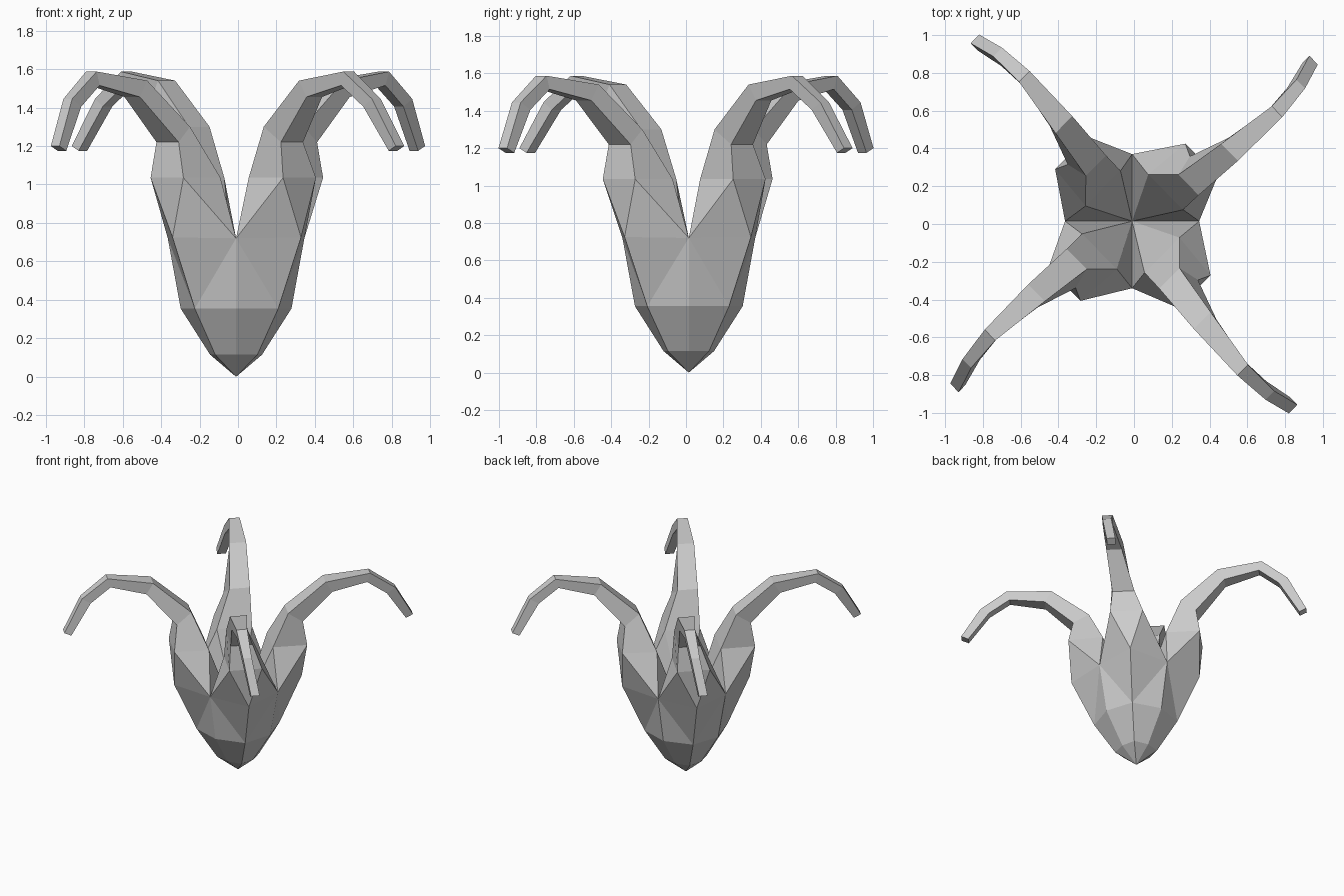
import bpy, bmesh, math
from mathutils import Vector

if "Cube" in bpy.data.objects:
    bpy.data.objects.remove(bpy.data.objects["Cube"])

# Petal frame: r = distance out along the petal's diagonal, t = sideways, z = height.
S = math.sqrt(0.5)
CENTRE = Vector((-0.01, 0.015))

def place(r, t, z, quarter):
    x, y = (r + t) * S, (t - r) * S
    for _ in range(quarter):
        x, y = -y, x
    f = min(1.0, math.hypot(x, y) / 1.28)
    # the pod sits slightly off centre, the arm tips do not
    return Vector((x * (1 - 0.015 * f) + CENTRE.x * (1 - f),
                   y * (1 + 0.015 * f) + CENTRE.y * (1 - f), z))

# Arm sections: outer (r, z), inner (r, z), sideways (right, left) outer, inner
SECTIONS = [
    ((0.490, 1.035), (0.235, 1.035), (0.095, -0.148), (0.117, -0.145)),
    ((0.460, 1.220), (0.348, 1.300), (0.030, -0.134), (0.004, -0.148)),
    ((0.675, 1.455), (0.625, 1.540), (-0.045, -0.160), (-0.040, -0.166)),
    ((0.935, 1.515), (0.957, 1.587), (-0.090, -0.165), (-0.090, -0.170)),
    ((1.085, 1.405), (1.150, 1.445), (-0.080, -0.150), (-0.085, -0.150)),
    ((1.235, 1.175), (1.287, 1.200), (-0.046, -0.110), (-0.046, -0.110)),
]

bm = bmesh.new()

def vert(r, t, z, q):
    return bm.verts.new(place(r, t, z, q))

def side_point(d, z, q):
    # point midway between two petals, at the start of quarter q
    return vert(d * S, -d * S, z, q)

apex = vert(0, 0, 0, 0)
floor = vert(0, 0, 0.40, 0)

# Pod rings: side midpoints and diagonal corners
low_mid = [side_point(0.135, 0.115, q) for q in range(4)]
low_cor = [vert(0.155, 0, 0.115, q) for q in range(4)]
wide_mid = [side_point(0.288, 0.355, q) for q in range(4)]
wide_cor = [vert(0.308, 0, 0.355, q) for q in range(4)]
notch = [side_point(0.355, 0.72, q) for q in range(4)]
ridge = [vert(0.475, 0, 0.725, q) for q in range(4)]

for q in range(4):
    n = (q + 1) % 4
    # pod wall, one half of the quarter at a time
    for m in (q, n):
        bm.faces.new((apex, low_mid[m], low_cor[q]))
        bm.faces.new((low_mid[m], wide_mid[m], wide_cor[q], low_cor[q]))
        bm.faces.new((wide_mid[m], notch[m], wide_cor[q]))
        bm.faces.new((notch[m], ridge[q], wide_cor[q]))

    # petal arm: loft of four-sided sections
    rings = []
    for (ro, zo), (ri, zi), to, ti in SECTIONS:
        rings.append([vert(ro, to[0], zo, q), vert(ro, to[1], zo, q),
                      vert(ri, ti[1], zi, q), vert(ri, ti[0], zi, q)])
    for a, b in zip(rings, rings[1:]):
        for i in range(4):
            j = (i + 1) % 4
            bm.faces.new((a[i], a[j], b[j], b[i]))
    bm.faces.new(rings[-1])

    # petal base joining pod to arm
    out_r, out_l, in_l, in_r = rings[0]
    left, right = notch[q], notch[n]
    bm.faces.new((ridge[q], out_r, out_l))
    bm.faces.new((ridge[q], out_l, left))
    bm.faces.new((ridge[q], right, out_r))
    bm.faces.new((left, out_l, in_l))
    bm.faces.new((right, in_r, out_r))
    bm.faces.new((floor, in_l, in_r))
    bm.faces.new((floor, left, in_l))
    bm.faces.new((floor, in_r, right))

# side_point(q) lies on the -y axis side turned by q; shift it to the petal's edge
for ring in (low_mid, wide_mid, notch):
    for q, v in enumerate(ring):
        d = math.hypot(v.co.x - CENTRE.x, v.co.y - CENTRE.y)
        ang = math.radians(-90 + 90 * q)
        d = {0: 0.135, 1: 0.288, 2: 0.355}[(low_mid, wide_mid, notch).index(ring)]
        f = d / 1.28
        v.co.x = d * math.cos(ang) + CENTRE.x
        v.co.y = d * math.sin(ang) + CENTRE.y

bmesh.ops.recalc_face_normals(bm, faces=bm.faces)
mesh = bpy.data.meshes.new("petal_pod")
bm.to_mesh(mesh)
bm.free()
pod = bpy.data.objects.new("petal_pod", mesh)
bpy.context.collection.objects.link(pod)
